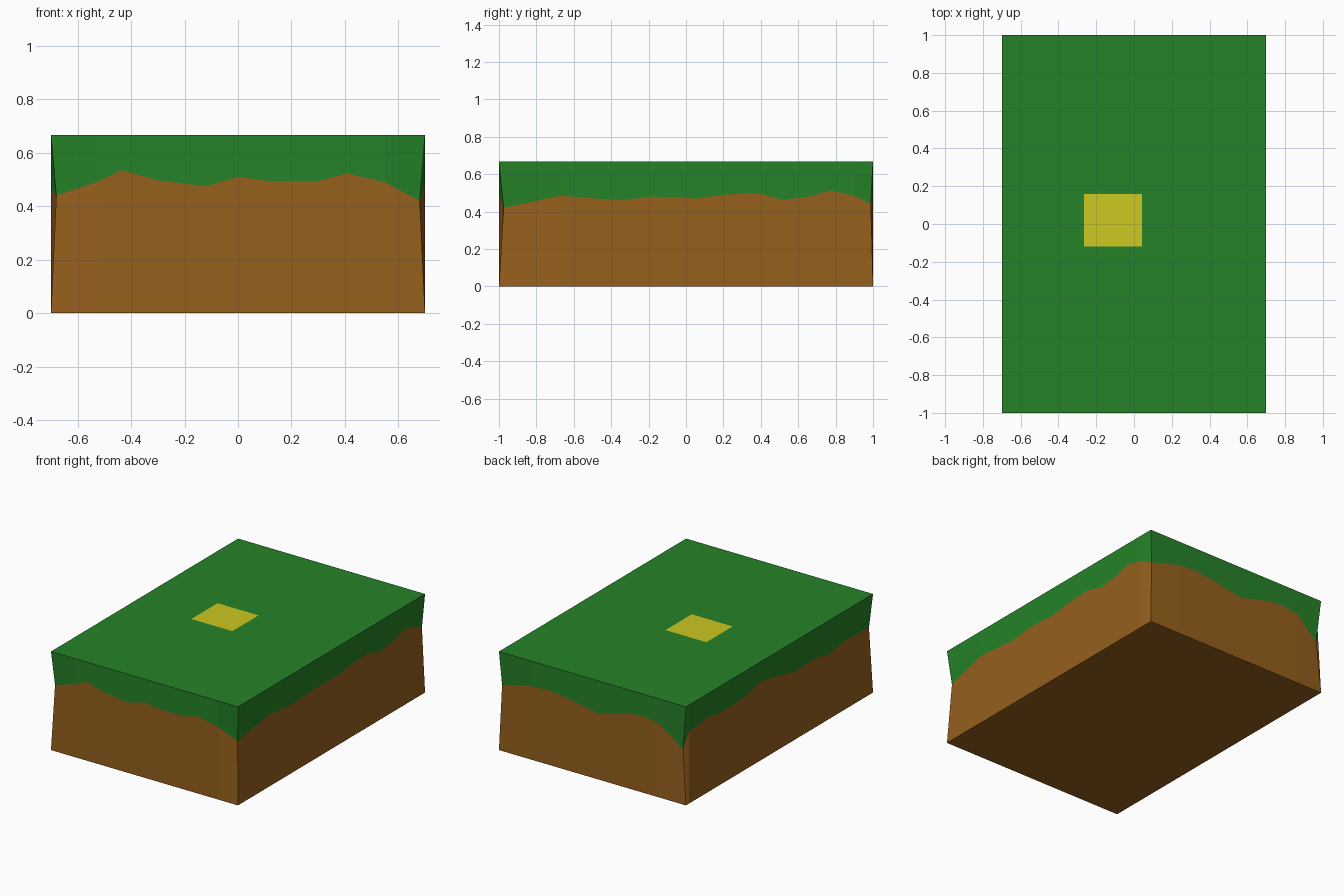
import bpy

if "Cube" in bpy.data.objects:
    bpy.data.objects.remove(bpy.data.objects["Cube"])

X, Y, H = 0.7, 1.0, 0.667      # half width, half depth, height

# Grass/soil border on each side: (position along side, height)
front = [(-.53, .49), (-.435, .535), (-.3, .497), (-.12, .475), (0, .51),
         (.13, .493), (.3, .495), (.41, .523), (.55, .49)]
right = [(-.67, .485), (-.36, .46), (-.18, .48), (.05, .47), (.2, .49), (.38, .5),
         (.52, .463), (.66, .48), (.77, .513), (.9, .485)]
back = [(.47, .495), (.32, .505), (.155, .482), (-.04, .446), (-.28, .511),
        (-.39, .517), (-.505, .497)]
left = [(.965, .49), (.89, .49), (.77, .512), (.656, .487), (.42, .49), (.19, .533),
        (-.17, .461), (-.387, .467), (-.527, .44), (-.71, .465)]

# Corners of the border are pinched inwards: (outer corner, pinched point)
corners = [((-X, -Y), (-.68, -.985, .44)), ((X, -Y), (.68, -.975, .42)),
           ((X, Y), (.685, .988, .44)), ((-X, Y), (-.67, .988, .365))]
sides = [[(a, -Y, z) for a, z in front], [(X, a, z) for a, z in right],
         [(a, Y, z) for a, z in back], [(-X, a, z) for a, z in left]]

border, outline = [], []
for (outer, pinched), side in zip(corners, sides):
    border += [pinched] + side
    outline += [outer] + [p[:2] for p in side]
n = len(border)


def material(name, colour):
    mat = bpy.data.materials.new(name)
    mat.diffuse_color = (*colour, 1)
    mat.use_nodes = True
    mat.node_tree.nodes["Principled BSDF"].inputs["Base Color"].default_value = mat.diffuse_color
    return mat


def build(name, verts, faces, mat):
    mesh = bpy.data.meshes.new(name)
    mesh.from_pydata(verts, [], faces)
    mesh.materials.append(mat)
    obj = bpy.data.objects.new(name, mesh)
    bpy.context.collection.objects.link(obj)
    return obj


def strip(flip=False):
    quads = [(i, (i + 1) % n, n + (i + 1) % n, n + i) for i in range(n)]
    return [q[::-1] for q in quads] if flip else quads


green = material("grass_green", (.019, .223, .021))
brown = material("soil_brown", (.305, .117, .012))
yellow = material("patch_yellow", (.61, .578, .015))

# Soil: walls up to the border, closed by the floor
build("soil", [(x, y, 0) for x, y in outline] + border,
      strip() + [tuple(reversed(range(n)))], brown)

# Grass: walls from border to rim, then a top with a rectangular opening
x0, x1, y0, y1 = -.265, .042, -.12, .16
hole = [(x0, y0, H), (x1, y0, H), (x1, y1, H), (x0, y1, H)]
starts, k = [], 0
for side in sides:
    starts.append(k)
    k += len(side) + 1
top = []
for c in range(4):
    end = starts[c + 1] if c < 3 else n
    rim = [n + i % n for i in range(starts[c], end + 1)]
    top.append(tuple(rim + [2 * n + (c + 1) % 4, 2 * n + c]))
build("grass", border + [(x, y, H) for x, y in outline] + hole, strip() + top, green)

# Yellow patch, flush with the grass
build("yellow_patch", hole, [(0, 1, 2, 3)], yellow)
